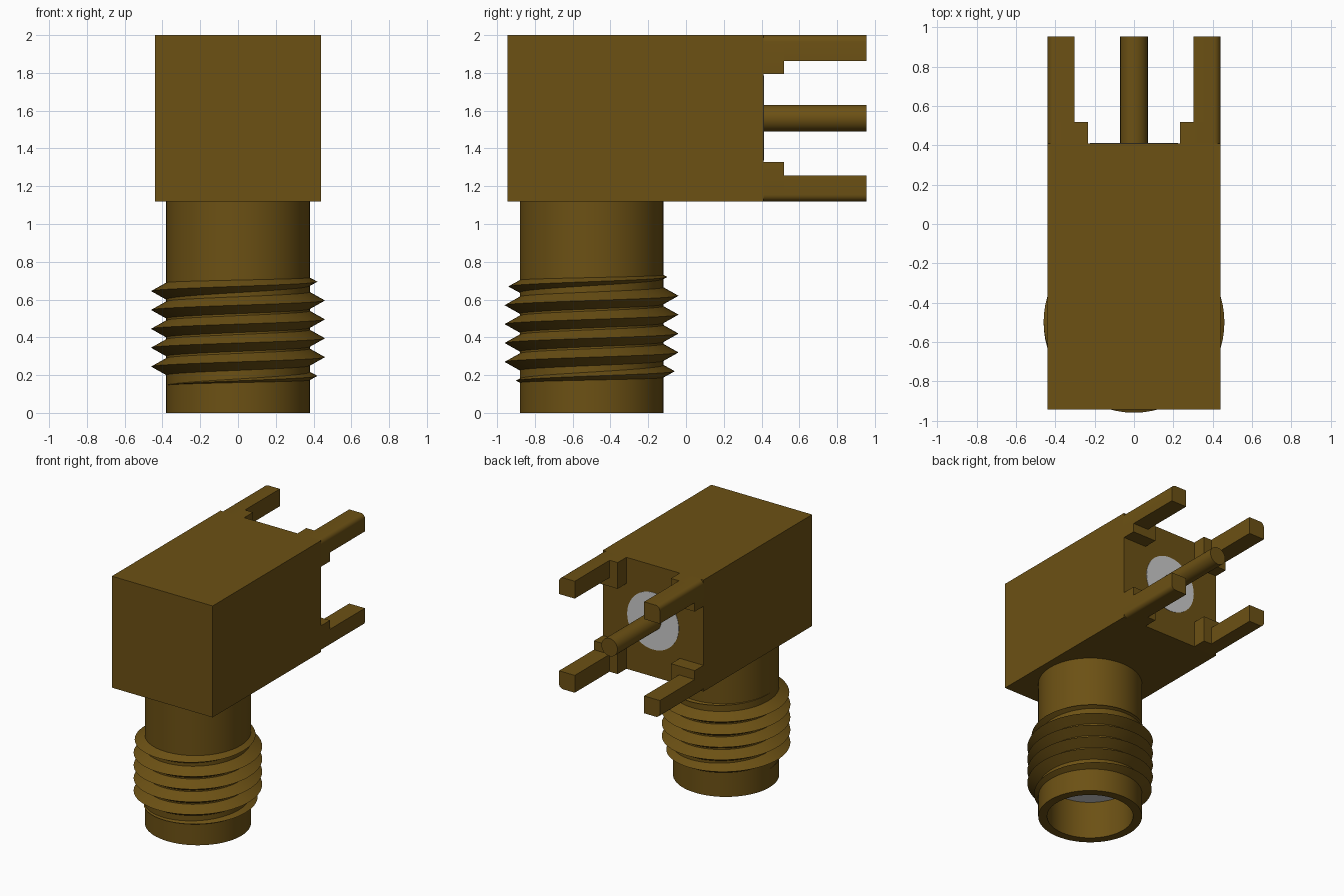
import bpy, bmesh, math

old = bpy.data.objects.get("Cube")
if old:
    bpy.data.objects.remove(old, do_unlink=True)


def material(name, rgb):
    m = bpy.data.materials.new(name)
    m.use_nodes = True
    m.diffuse_color = (*rgb, 1)
    m.node_tree.nodes["Principled BSDF"].inputs["Base Color"].default_value = (*rgb, 1)
    return m


BRASS = material("dark brass", (0.15, 0.082, 0.007))
WHITE = material("insulator white", (0.6, 0.6, 0.6))


def finish(name, bm, mat, smooth=False):
    bmesh.ops.recalc_face_normals(bm, faces=bm.faces[:])
    me = bpy.data.meshes.new(name)
    bm.to_mesh(me)
    bm.free()
    me.materials.append(mat)
    ob = bpy.data.objects.new(name, me)
    bpy.context.collection.objects.link(ob)
    if smooth:
        bpy.ops.object.select_all(action='DESELECT')
        ob.select_set(True)
        bpy.context.view_layer.objects.active = ob
        bpy.ops.object.shade_smooth_by_angle(angle=math.radians(35))
    return ob


def prism(bm, pts, y0, y1):
    """Extrude an x-z outline along y."""
    a = [bm.verts.new((x, y0, z)) for x, z in pts]
    b = [bm.verts.new((x, y1, z)) for x, z in pts]
    bm.faces.new(a)
    bm.faces.new(b)
    for i in range(len(pts)):
        j = (i + 1) % len(pts)
        bm.faces.new((a[i], a[j], b[j], b[i]))


def circle(r, n=48, cx=0.0, cz=0.0):
    return [(cx + r * math.cos(2 * math.pi * i / n), cz + r * math.sin(2 * math.pi * i / n))
            for i in range(n)]


def ring_tube(name, profile, mat, cy, n=64):
    """Revolve a closed r-z outline about a vertical axis at y = cy."""
    bm = bmesh.new()
    rings = [[bm.verts.new((r * math.cos(2 * math.pi * k / n),
                            cy + r * math.sin(2 * math.pi * k / n), z))
              for r, z in profile] for k in range(n)]
    p = len(profile)
    for k in range(n):
        a, b = rings[k], rings[(k + 1) % n]
        for i in range(p):
            j = (i + 1) % p
            bm.faces.new((a[i], a[j], b[j], b[i]))
    return finish(name, bm, mat, True)


HX, Z0, Z1, ZC = 0.44, 1.12, 2.0, 1.56     # body cross-section
YF, YB, YT = -0.945, 0.41, 0.955           # body front, body back, leg tips
CY, R = -0.5, 0.38                         # barrel axis and radius

# Body block
bm = bmesh.new()
prism(bm, [(-HX, Z0), (HX, Z0), (HX, Z1), (-HX, Z1)], YF, YB)
finish("body_block", bm, BRASS)


# Corner legs with a wider shoulder and a rounded outer edge
def corner_outline(size, sx, sz, rad=0.035):
    pts = [(HX - size, HX - size), (HX, HX - size)]
    for i in range(7):
        t = math.pi / 2 * i / 6
        pts.append((HX - rad + rad * math.cos(t), HX - rad + rad * math.sin(t)))
    pts.append((HX - size, HX))
    return [(sx * x, ZC + sz * z) for x, z in pts]


for sx, side in ((1, "left"), (-1, "right")):
    for sz, level in ((1, "upper"), (-1, "lower")):
        bm = bmesh.new()
        prism(bm, corner_outline(0.207, sx, sz), YB - 0.01, 0.52)
        prism(bm, corner_outline(0.137, sx, sz), 0.51, YT)
        finish(f"{level}_{side}_leg", bm, BRASS, True)

# Rear insulator disc and centre pin
bm = bmesh.new()
prism(bm, circle(0.225, cz=ZC), YB - 0.02, YB + 0.003)
finish("rear_insulator", bm, WHITE, True)
bm = bmesh.new()
prism(bm, circle(0.07, cz=ZC), YB - 0.02, YT)
finish("centre_pin", bm, BRASS, True)

# Hollow barrel, insulator inside it and flush socket contact
ring_tube("barrel", [(R, Z0 + 0.03), (R, 0), (0.315, 0), (0.315, Z0 + 0.03)], BRASS, CY)
ring_tube("socket_insulator", [(0.318, 0.30), (0.318, 0.6), (0.05, 0.6), (0.05, 0.30)], WHITE, CY)
ring_tube("socket_contact", [(0.09, 0.297), (0.09, 0.58), (0.05, 0.58), (0.05, 0.297)], BRASS, CY)
bm = bmesh.new()
bmesh.ops.create_cone(bm, cap_ends=True, segments=32, radius1=0.055, radius2=0.055, depth=0.02)
bmesh.ops.translate(bm, verts=bm.verts[:], vec=(0, CY, 0.5))
finish("socket_floor", bm, BRASS, True)

# Helical thread, fading in and out over one turn at each end
TURNS, PITCH, STEPS = 6, 0.1, 64
bm = bmesh.new()
prev = None
for i in range(TURNS * STEPS + 1):
    turn = i / STEPS
    k = max(0.02, min(1, turn, TURNS - turn))
    ang = math.pi + 2 * math.pi * turn
    z = 0.145 + PITCH * turn
    hw = 0.047 * k
    ring = [bm.verts.new((r * math.cos(ang), CY + r * math.sin(ang), zz))
            for r, zz in ((R - 0.004, z - hw), (R + 0.08 * k, z), (R - 0.004, z + hw))]
    if prev:
        for a in range(3):
            b = (a + 1) % 3
            bm.faces.new((prev[a], prev[b], ring[b], ring[a]))
    else:
        bm.faces.new(ring)
    prev = ring
bm.faces.new(prev)
finish("thread", bm, BRASS, True)
